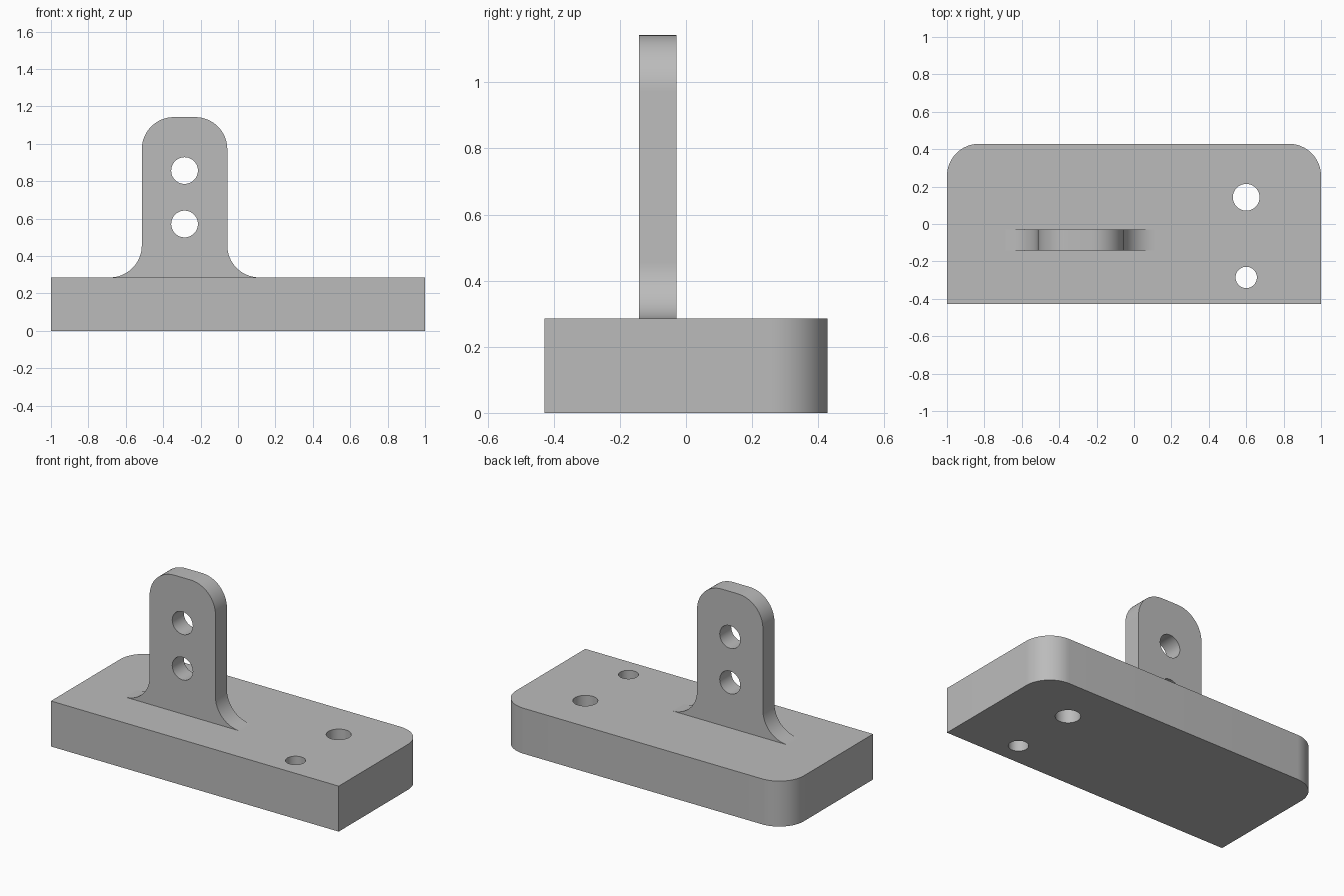
import bpy, bmesh
from math import sin, cos, radians
from mathutils import Matrix

cube = bpy.data.objects.get("Cube")
if cube:
    bpy.data.objects.remove(cube)

# One plain grey for the whole bracket
grey = bpy.data.materials.new("plain grey")
grey.use_nodes = True
colour = (0.5, 0.5, 0.5, 1)
grey.diffuse_color = colour
grey.node_tree.nodes["Principled BSDF"].inputs["Base Color"].default_value = colour

U = 1 / 7            # module shared by all main dimensions
R = 1.2 * U          # corner and fillet radius


def arc(cx, cy, r, start, end, steps=16):
    angles = [radians(start + (end - start) * i / steps) for i in range(steps + 1)]
    return [(cx + r * cos(a), cy + r * sin(a)) for a in angles]


def circle(cx, cy, r):
    return arc(cx, cy, r, 0, 360, 48)[:-1]


def plate(name, loops, thickness, matrix):
    """Fill an outline with holes, extrude it and place it."""
    bm = bmesh.new()
    edges = []
    for loop in loops:
        verts = [bm.verts.new((x, y, 0)) for x, y in loop]
        edges += [bm.edges.new((v, verts[i - 1])) for i, v in enumerate(verts)]
    bmesh.ops.triangle_fill(bm, edges=edges, use_beauty=True)
    result = bmesh.ops.extrude_face_region(bm, geom=bm.faces[:], use_keep_orig=True)
    top = [g for g in result["geom"] if isinstance(g, bmesh.types.BMVert)]
    bmesh.ops.translate(bm, verts=top, vec=(0, 0, thickness))
    bmesh.ops.transform(bm, verts=bm.verts[:], matrix=matrix)
    bmesh.ops.recalc_face_normals(bm, faces=bm.faces[:])
    mesh = bpy.data.meshes.new(name)
    bm.to_mesh(mesh)
    bm.free()
    mesh.materials.append(grey)
    obj = bpy.data.objects.new(name, mesh)
    bpy.context.collection.objects.link(obj)
    bpy.ops.object.select_all(action="DESELECT")
    obj.select_set(True)
    bpy.context.view_layer.objects.active = obj
    bpy.ops.object.shade_smooth_by_angle(angle=radians(30))
    return obj


# Base: square front corners, rounded back corners, two bolt holes
outline = [(-1, -3 * U), (1, -3 * U)]
outline += arc(1 - R, 3 * U - R, R, 0, 90) + arc(R - 1, 3 * U - R, R, 90, 180)
holes = [circle(0.6, U, U / 2), circle(0.6, -2 * U, 0.4 * U)]
plate("base", [outline] + holes, 2 * U, Matrix())

# Upright tab: rounded top, flared fillets at the foot, two cross holes
half, foot, top = 1.6 * U, 2 * U, 8 * U
right = arc(half + R, foot + R, R, 270, 180) + arc(half - R, top - R, R, 0, 90)
left = [(-x, y) for x, y in reversed(right)]
holes = [circle(0, z * U, U / 2) for z in (4, 6)]
stand = Matrix.Translation((-2 * U, -0.2 * U, 0)) @ Matrix.Rotation(radians(90), 4, "X")
plate("upright_tab", [right + left] + holes, 0.8 * U, stand)
